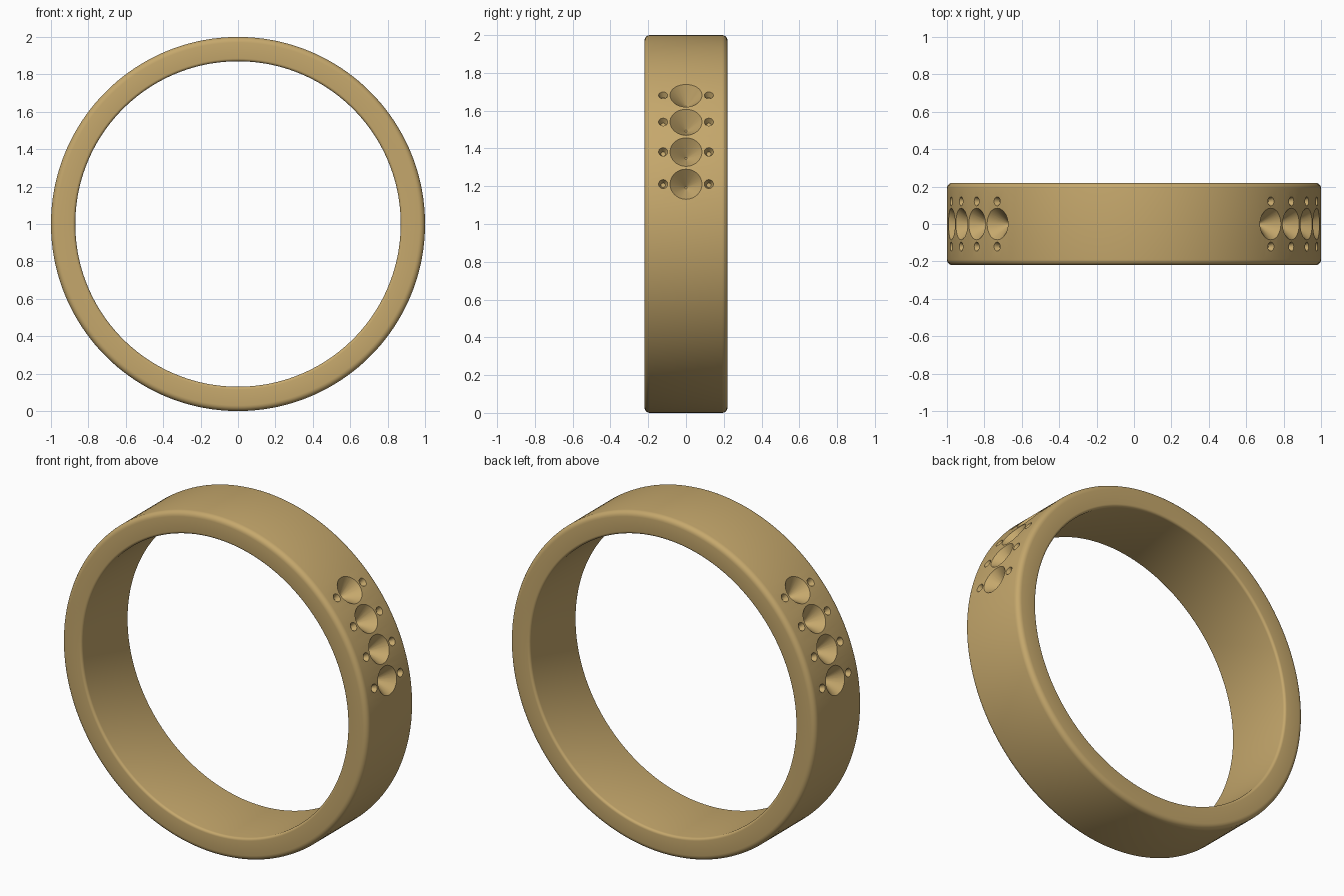
import bpy, bmesh, math
from mathutils import Matrix, Vector

if "Cube" in bpy.data.objects:
    bpy.data.objects.remove(bpy.data.objects["Cube"])

R_OUT, R_IN, HALF_W = 1.0, 0.87, 0.22


def make_object(name, bm):
    bmesh.ops.recalc_face_normals(bm, faces=bm.faces)
    mesh = bpy.data.meshes.new(name)
    bm.to_mesh(mesh)
    bm.free()
    obj = bpy.data.objects.new(name, mesh)
    bpy.context.collection.objects.link(obj)
    return obj


def corner(r, y, bevel, start, steps=5):
    """Rounded profile corner: arc around (r, y) from the start angle."""
    return [(r + bevel * math.cos(math.radians(start + 90 * i / steps)),
             y + bevel * math.sin(math.radians(start + 90 * i / steps)))
            for i in range(steps + 1)]


# Band: rounded rectangular profile spun around the y axis
bo, bi = 0.03, 0.015
profile = (corner(R_OUT - bo, HALF_W - bo, bo, 0)
           + corner(R_IN + bi, HALF_W - bi, bi, 90)
           + corner(R_IN + bi, -HALF_W + bi, bi, 180)
           + corner(R_OUT - bo, -HALF_W + bo, bo, 270))
bm = bmesh.new()
vs = [bm.verts.new((r, y, 0)) for r, y in profile]
es = [bm.edges.new((vs[i], vs[(i + 1) % len(vs)])) for i in range(len(vs))]
bmesh.ops.spin(bm, geom=vs + es, cent=(0, 0, 0), axis=(0, 1, 0),
               angle=2 * math.pi, steps=180)
bmesh.ops.remove_doubles(bm, verts=bm.verts, dist=1e-5)
bmesh.ops.translate(bm, verts=bm.verts, vec=(0, 0, 1))
band = make_object("ring_band", bm)

# Cutter: conical stone seats and small prong pits on both shoulders
bm = bmesh.new()


def pit(angle, y, radius, depth, tip, segments):
    """Cone pointing at the ring axis, its wide end just above the surface."""
    d = Vector((math.cos(angle), 0, math.sin(angle)))
    over = 0.004
    mid = d * (R_OUT + over - (depth + over) / 2) + Vector((0, y, 1))
    rot = d.to_track_quat('Z', 'Y').to_matrix().to_4x4()
    bmesh.ops.create_cone(bm, cap_ends=True, segments=segments, radius1=tip,
                          radius2=radius, depth=depth + over,
                          matrix=Matrix.Translation(mid) @ rot)


for k in range(4):
    a = math.radians(12.2 + 10.25 * k)
    for angle in (a, math.pi - a):
        pit(angle, 0, 0.088, 0.09, 0.006, 48)
        for y in (-0.121, 0.121):
            pit(angle, y, 0.026, 0.03, 0.012, 20)
cutter = make_object("seat_cutter", bm)
cutter.hide_render = True

# Cut the seats, then smooth the band
mod = band.modifiers.new("seats", 'BOOLEAN')
mod.operation = 'DIFFERENCE'
mod.solver = 'EXACT'
mod.object = cutter
bpy.context.view_layer.objects.active = band
band.select_set(True)
bpy.ops.object.modifier_apply(modifier=mod.name)
bpy.data.objects.remove(cutter)
bpy.ops.object.shade_smooth_by_angle(angle=math.radians(30))

# Gold
gold = bpy.data.materials.new("gold")
gold.diffuse_color = (0.56, 0.39, 0.15, 1)
gold.use_nodes = True
gold.node_tree.nodes["Principled BSDF"].inputs["Base Color"].default_value = gold.diffuse_color
band.data.materials.clear()
band.data.materials.append(gold)
